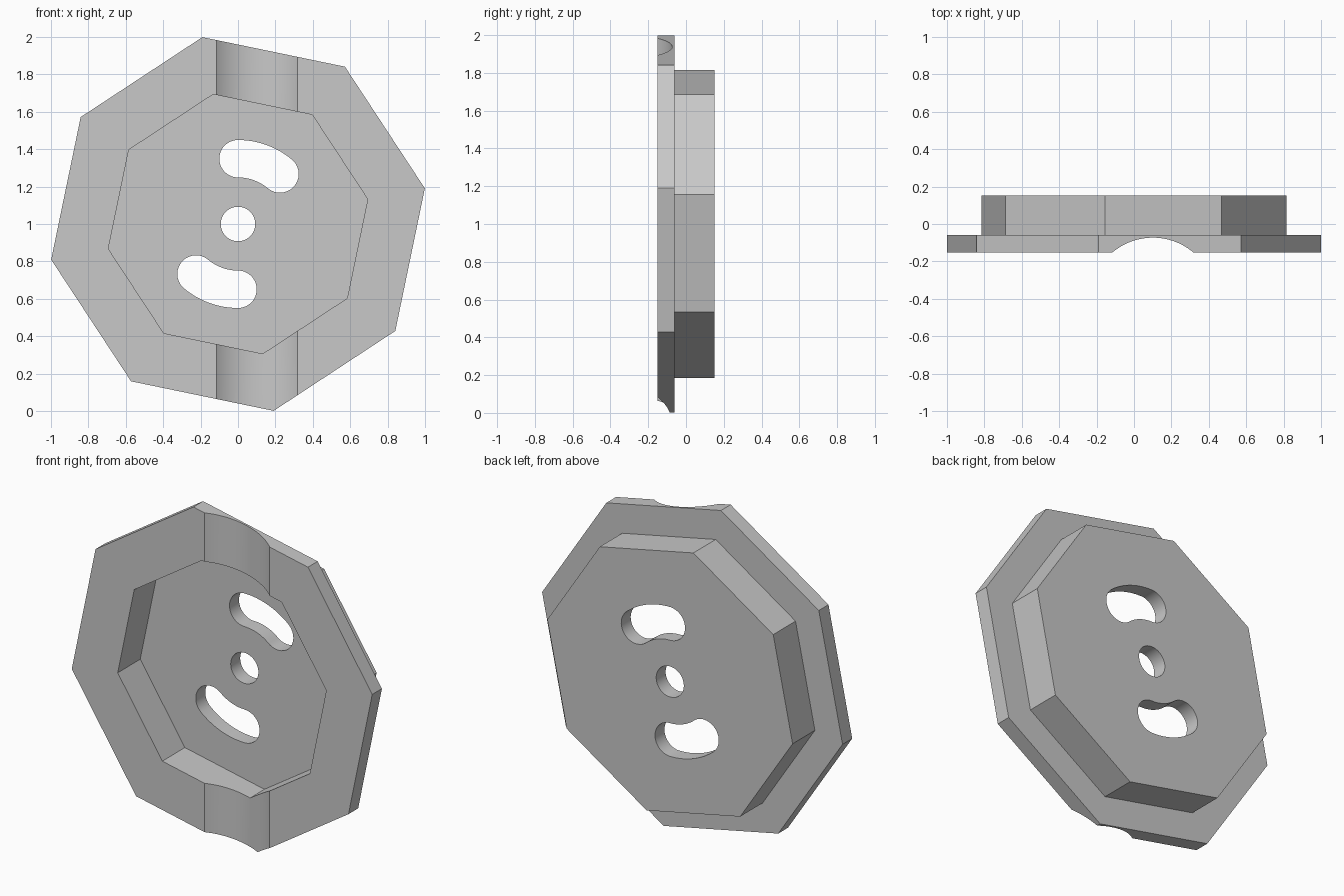
import bpy, bmesh
from math import cos, sin, pi, radians

if "Cube" in bpy.data.objects:
    bpy.data.objects.remove(bpy.data.objects["Cube"], do_unlink=True)

grey = bpy.data.materials.new("plain grey")
grey.use_nodes = True
colour = (0.58, 0.58, 0.58, 1)
grey.diffuse_color = colour
grey.node_tree.nodes["Principled BSDF"].inputs["Base Color"].default_value = colour

FRONT, FLANGE_BACK, FLOOR, BACK = -0.152, -0.06, 0.062, 0.152
MID_Z = 1.0


def loft(name, loops):
    """Bridge equal-sized rings of points and cap both ends."""
    bm = bmesh.new()
    rings = [[bm.verts.new(p) for p in loop] for loop in loops]
    n = len(rings[0])
    for a, b in zip(rings, rings[1:]):
        for i in range(n):
            j = (i + 1) % n
            bm.faces.new((a[i], a[j], b[j], b[i]))
    bm.faces.new(rings[0])
    bm.faces.new(rings[-1])
    bmesh.ops.recalc_face_normals(bm, faces=bm.faces)
    mesh = bpy.data.meshes.new(name)
    bm.to_mesh(mesh)
    bm.free()
    mesh.materials.append(grey)
    ob = bpy.data.objects.new(name, mesh)
    bpy.context.collection.objects.link(ob)
    return ob


def arc(cx, cz, r, start, end, steps):
    """Points on an arc in the front plane, angles in degrees."""
    angles = [radians(start + (end - start) * i / steps) for i in range(steps + 1)]
    return [(cx + r * cos(t), cz + r * sin(t)) for t in angles]


def through_cutter(name, outline):
    return loft(name, [[(x, y, MID_Z + z) for x, z in outline] for y in (-0.4, 0.4)])


# Eight-sided dish: recess floor, recess wall, flange, hub, back
def octagon(r, y):
    angles = [radians(10.8 + 45 * i) for i in range(8)]
    return [(r * cos(t), y, MID_Z + r * sin(t)) for t in angles]


profile = [(0.706, FLOOR), (0.706, FRONT), (1.017, FRONT),
           (1.017, FLANGE_BACK), (0.83, FLANGE_BACK), (0.83, BACK)]
body = loft("flanged_dish", [octagon(r, y) for r, y in profile])

# Centre hole
cutters = [through_cutter("centre_hole_cutter", arc(0, 0, 0.092, 0, 360, 48)[:-1])]

# Two curved slots, half a turn apart
PATH, HALF = 0.349, 0.1
for turn in (0, 180):
    a, b = 50 + turn, 90 + turn
    outline = arc(0, 0, PATH + HALF, a, b, 12)
    outline += arc(PATH * cos(radians(b)), PATH * sin(radians(b)), HALF, b, b + 180, 24)[1:]
    outline += arc(0, 0, PATH - HALF, b, a, 12)[1:]
    outline += arc(PATH * cos(radians(a)), PATH * sin(radians(a)), HALF, a + 180, a + 360, 24)[1:-1]
    cutters.append(through_cutter("slot_cutter", outline))

# Shallow round groove running vertically across the flange face
ring = arc(0.101, -0.409, 0.336, 0, 360, 128)[:-1]
cutters.append(loft("groove_cutter", [[(x, y, z) for x, y in ring] for z in (-0.3, 2.3)]))

# Cut, bake the result and drop the cutters
for cutter in cutters:
    cutter.hide_render = True
    mod = body.modifiers.new(cutter.name, 'BOOLEAN')
    mod.operation = 'DIFFERENCE'
    mod.solver = 'EXACT'
    mod.object = cutter
bpy.context.view_layer.update()
depsgraph = bpy.context.evaluated_depsgraph_get()
baked = bpy.data.meshes.new_from_object(body.evaluated_get(depsgraph))
body.modifiers.clear()
body.data = baked
for cutter in cutters:
    bpy.data.objects.remove(cutter, do_unlink=True)

# Smooth the curved walls, keep the flat faces crisp
bpy.ops.object.select_all(action='DESELECT')
body.select_set(True)
bpy.context.view_layer.objects.active = body
bpy.ops.object.shade_smooth_by_angle(angle=radians(30))
